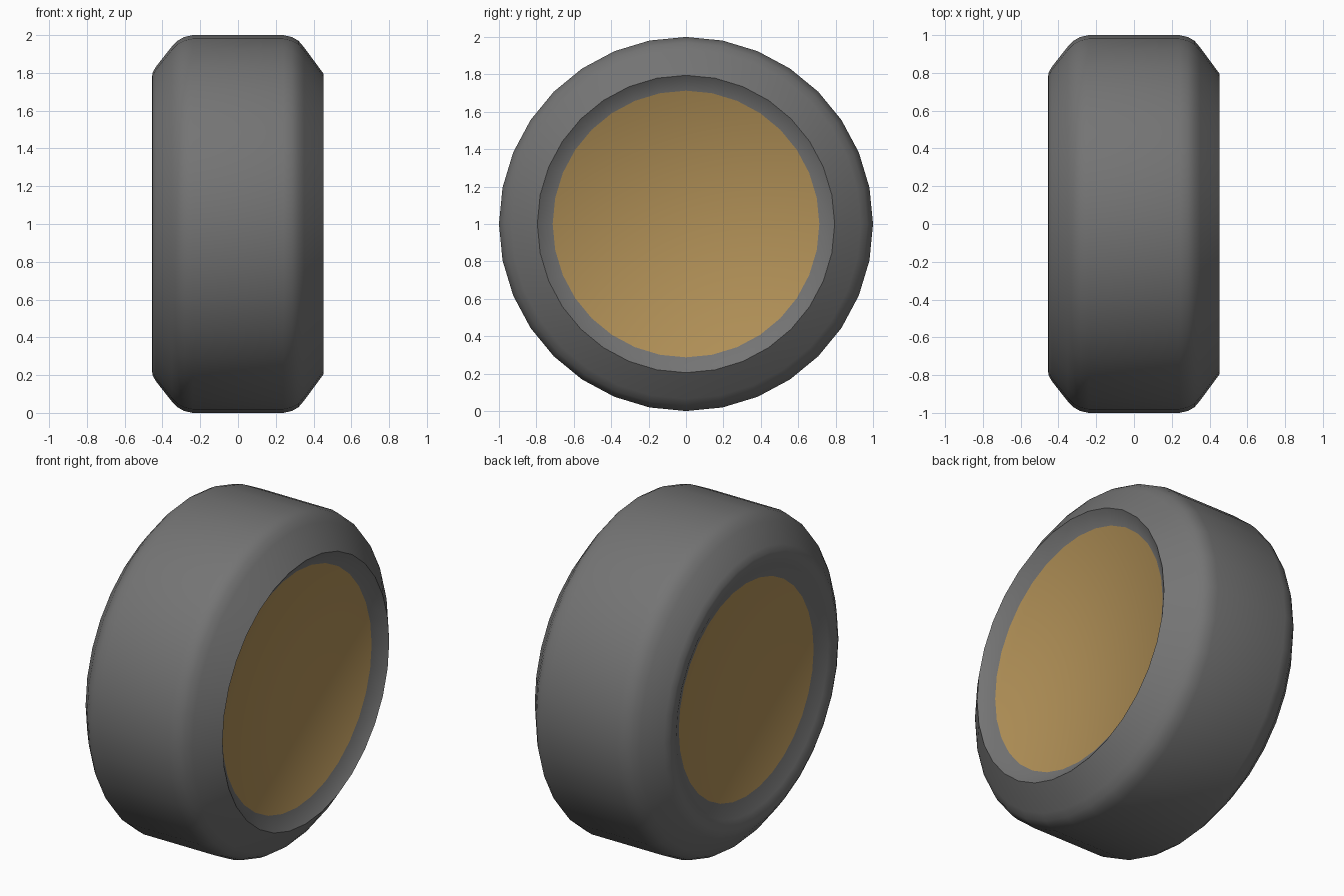
import bpy, bmesh, math

if "Cube" in bpy.data.objects:
    bpy.data.objects.remove(bpy.data.objects["Cube"])

SIDES = 32

# Wheel cross-section as (x, radius), from the back rim over the tread to the front rim
PROFILE = [
    (-0.402, 0.643), (-0.442, 0.725), (-0.455, 0.77), (-0.453, 0.80), (-0.435, 0.832),
    (-0.35, 0.94), (-0.32, 0.97), (-0.285, 0.99), (-0.24, 1.0),
    (0.24, 1.0), (0.285, 0.99), (0.32, 0.97), (0.35, 0.935),
    (0.453, 0.795), (0.393, 0.713),
]


def ring(bm, x, radius):
    """One loop of the wheel around the x axis."""
    angles = [2 * math.pi * i / SIDES for i in range(SIDES)]
    return [bm.verts.new((x, radius * math.cos(a), 1 + radius * math.sin(a))) for a in angles]


def material(name, color):
    mat = bpy.data.materials.new(name)
    mat.diffuse_color = (*color, 1)
    mat.use_nodes = True
    mat.node_tree.nodes["Principled BSDF"].inputs["Base Color"].default_value = mat.diffuse_color
    return mat


bm = bmesh.new()
loops = [ring(bm, x, r) for x, r in PROFILE]

# Tire: bridge neighbouring loops
for a, b in zip(loops, loops[1:]):
    for i in range(SIDES):
        j = (i + 1) % SIDES
        bm.faces.new((a[i], a[j], b[j], b[i]))

# Hub discs: one golden face closing each side, softly shaded into the rim
for loop in (loops[0], loops[-1]):
    bm.faces.new(loop).material_index = 1

bmesh.ops.recalc_face_normals(bm, faces=bm.faces)
mesh = bpy.data.meshes.new("wheel")
bm.to_mesh(mesh)
bm.free()

mesh.materials.append(material("tire_dark_grey", (0.175, 0.175, 0.175)))
mesh.materials.append(material("hub_gold", (0.44, 0.28, 0.095)))

wheel = bpy.data.objects.new("wheel", mesh)
bpy.context.collection.objects.link(wheel)
bpy.context.view_layer.objects.active = wheel
wheel.select_set(True)
bpy.ops.object.shade_smooth_by_angle(angle=math.radians(60))
